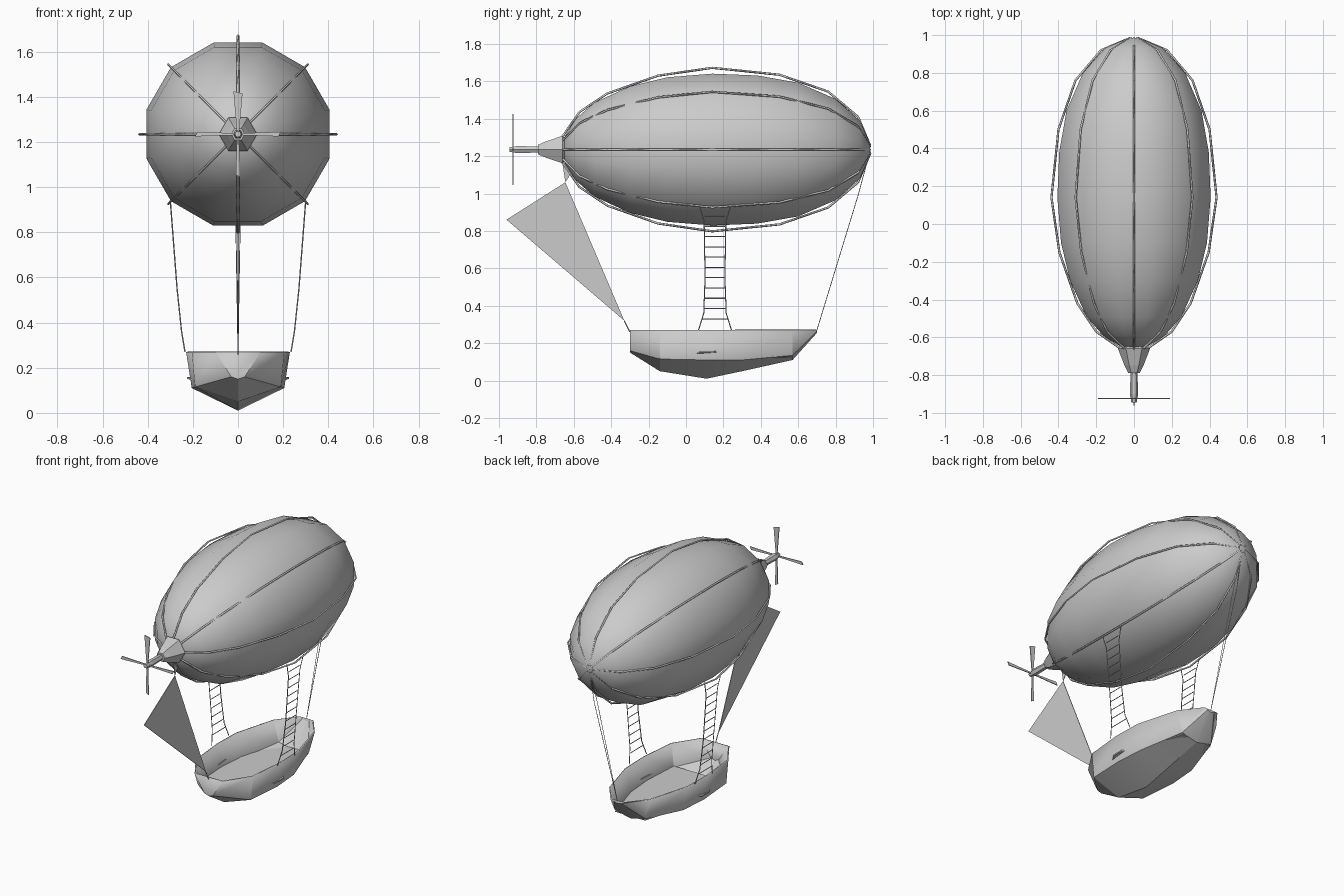
import bpy, bmesh, math
from mathutils import Vector

cube = bpy.data.objects.get("Cube")
if cube:
    bpy.data.objects.remove(cube, do_unlink=True)

grey = bpy.data.materials.new("plain grey")
grey.use_nodes = True
grey.diffuse_color = (0.6, 0.6, 0.6, 1)
grey.node_tree.nodes["Principled BSDF"].inputs["Base Color"].default_value = (0.6, 0.6, 0.6, 1)

AXIS_Z = 1.235
SIDES = 12


def make(name, verts, faces, smooth=None):
    mesh = bpy.data.meshes.new(name)
    mesh.from_pydata([tuple(v) for v in verts], [], faces)
    bm = bmesh.new()
    bm.from_mesh(mesh)
    bmesh.ops.recalc_face_normals(bm, faces=bm.faces)
    bm.to_mesh(mesh)
    bm.free()
    mesh.materials.append(grey)
    obj = bpy.data.objects.new(name, mesh)
    bpy.context.collection.objects.link(obj)
    if smooth:
        bpy.ops.object.select_all(action='DESELECT')
        obj.select_set(True)
        bpy.context.view_layer.objects.active = obj
        bpy.ops.object.shade_smooth_by_angle(angle=math.radians(smooth))
    return obj


def lathe(name, profile, sides, turn=0.0, smooth=None):
    """Rings of (y, radius) around the long axis, closed at both ends."""
    verts, faces = [], []
    for y, r in profile:
        for k in range(sides):
            a = math.tau * k / sides + turn
            verts.append((r * math.cos(a), y, AXIS_Z + r * math.sin(a)))
    for i in range(len(profile) - 1):
        for k in range(sides):
            a, b = i * sides + k, i * sides + (k + 1) % sides
            faces.append((a, b, b + sides, a + sides))
    last = (len(profile) - 1) * sides
    faces += [tuple(range(sides)), tuple(range(last, last + sides))]
    return make(name, verts, faces, smooth)


def rope(name, paths, radius):
    curve = bpy.data.curves.new(name, 'CURVE')
    curve.dimensions = '3D'
    curve.bevel_depth = radius
    curve.bevel_resolution = 0
    for path in paths:
        s = curve.splines.new('POLY')
        s.points.add(len(path) - 1)
        for p, co in zip(s.points, path):
            p.co = (*co, 1)
    curve.materials.append(grey)
    obj = bpy.data.objects.new(name, curve)
    bpy.context.collection.objects.link(obj)
    return obj


def plate(name, outline, normal, thickness=0.004):
    """Thin flat panel extruded from an outline."""
    n = len(outline)
    off = Vector(normal) * thickness / 2
    verts = [Vector(p) - off for p in outline] + [Vector(p) + off for p in outline]
    faces = [tuple(range(n)), tuple(range(n, 2 * n))]
    faces += [(i, (i + 1) % n, (i + 1) % n + n, i + n) for i in range(n)]
    return make(name, verts, faces)


# Gas envelope
envelope = [(-0.65, 0.07), (-0.59, 0.17), (-0.49, 0.26), (-0.3, 0.35), (-0.1, 0.40), (0.14, 0.42),
            (0.38, 0.41), (0.6, 0.37), (0.8, 0.28), (0.93, 0.16), (0.985, 0.03)]
lathe("envelope", envelope, SIDES, math.radians(15), 60)

# Eight lengthwise ropes over the envelope
rope_line = [(-0.66, 0.07), (-0.57, 0.20), (-0.42, 0.30), (-0.15, 0.395), (0.14, 0.437),
             (0.5, 0.40), (0.76, 0.31), (0.92, 0.175), (0.985, 0.02)]
paths = []
for k in range(8):
    a = k * math.tau / 8
    paths.append([(r * math.cos(a), y, AXIS_Z + r * math.sin(a)) for y, r in rope_line])
rope("envelope_ropes", paths, 0.006)

# Nose hub, shaft and propeller
lathe("nose_hub", [(-0.79, 0.03), (-0.75, 0.05), (-0.66, 0.085), (-0.62, 0.04)], 6)
lathe("propeller_shaft", [(-0.945, 0.014), (-0.9, 0.022), (-0.78, 0.018)], 6)
for k, label in enumerate(("left", "top", "right", "bottom")):
    a = k * math.tau / 4
    out = Vector((math.cos(a), 0, math.sin(a)))
    side = Vector((-math.sin(a), 0, math.cos(a)))
    centre = Vector((0, -0.925, AXIS_Z))
    w = 0.02 if label == "top" else 0.01
    plate("propeller_blade_" + label,
          [centre - side * 0.004, centre + out * 0.18 - side * w,
           centre + out * 0.19 + side * w, centre + side * 0.004], (0, 1, 0), 0.005)

# Triangular sail with its mast strap and stay
plate("sail", [(0, -0.645, 1.06), (0, -0.96, 0.86), (0, -0.33, 0.32)], (1, 0, 0))
plate("sail_strap", [(0, -0.665, 1.19), (0, -0.60, 1.13), (0, -0.645, 1.06)], (1, 0, 0))
rope("sail_stay", [[(0, -0.33, 0.32), (0, -0.30, 0.26)]], 0.003)

# Stern ropes
rope("stern_ropes", [[(0, 0.985, 1.23), (s * 0.012, 0.92, 0.99), (0, 0.70, 0.27)]
                     for s in (-1, 1)], 0.002)

# Boat hull: y, rim half-width, chine half-width, chine height, keel height
stations = [(-0.30, 0.10, 0.03, 0.16, 0.15), (-0.14, 0.205, 0.19, 0.115, 0.05),
            (0.11, 0.23, 0.205, 0.11, 0.01), (0.30, 0.225, 0.19, 0.11, 0.05),
            (0.57, 0.15, 0.11, 0.135, 0.11), (0.70, 0.05, 0.025, 0.262, 0.255)]
verts, faces = [], []
for y, rim, chine, cz, kz in stations:
    verts += [(-rim, y, 0.27), (-chine, y, cz), (0, y, kz), (chine, y, cz), (rim, y, 0.27)]
for i in range(len(stations) - 1):
    for k in range(4):
        a = i * 5 + k
        faces.append((a, a + 1, a + 6, a + 5))
end = 5 * (len(stations) - 1)
faces += [tuple(range(5)), tuple(range(end, end + 5))]
hull = make("boat_hull", verts, faces, 25)
shell = hull.modifiers.new("Shell", 'SOLIDIFY')
shell.thickness = 0.008
shell.offset = -1

# Flat floor between the chines
inner = stations[1:5]
plate("boat_floor", [(-s[2] * 0.97, s[0], 0.125) for s in inner]
      + [(s[2] * 0.97, s[0], 0.125) for s in reversed(inner)], (0, 0, 1))

# Rope ladders and small hull fins on both sides
for sx, label in ((1, "left"), (-1, "right")):
    rails = []
    for sy in (-1, 1):
        rails.append([(sx * x, 0.155 + sy * half, z) for x, half, z in
                      ((0.30, 0.085, 0.94), (0.293, 0.058, 0.85), (0.27, 0.053, 0.55),
                       (0.25, 0.06, 0.36), (0.235, 0.088, 0.27))])
    rope("ladder_rails_" + label, rails, 0.003)
    rungs = []
    for i in range(11):
        z = 0.33 + i * 0.055
        x = sx * (0.247 + (z - 0.33) * 0.088)
        half = 0.068 if i == 0 else 0.055
        rungs.append([(x, 0.155 - half, z), (x, 0.155 + half, z)])
    rope("ladder_rungs_" + label, rungs, 0.003)
    plate("hull_fin_" + label, [(sx * 0.2, 0.04, 0.145), (sx * 0.225, 0.08, 0.155),
                                (sx * 0.225, 0.15, 0.155), (sx * 0.2, 0.17, 0.155)],
          (0, 0, 1), 0.008)
